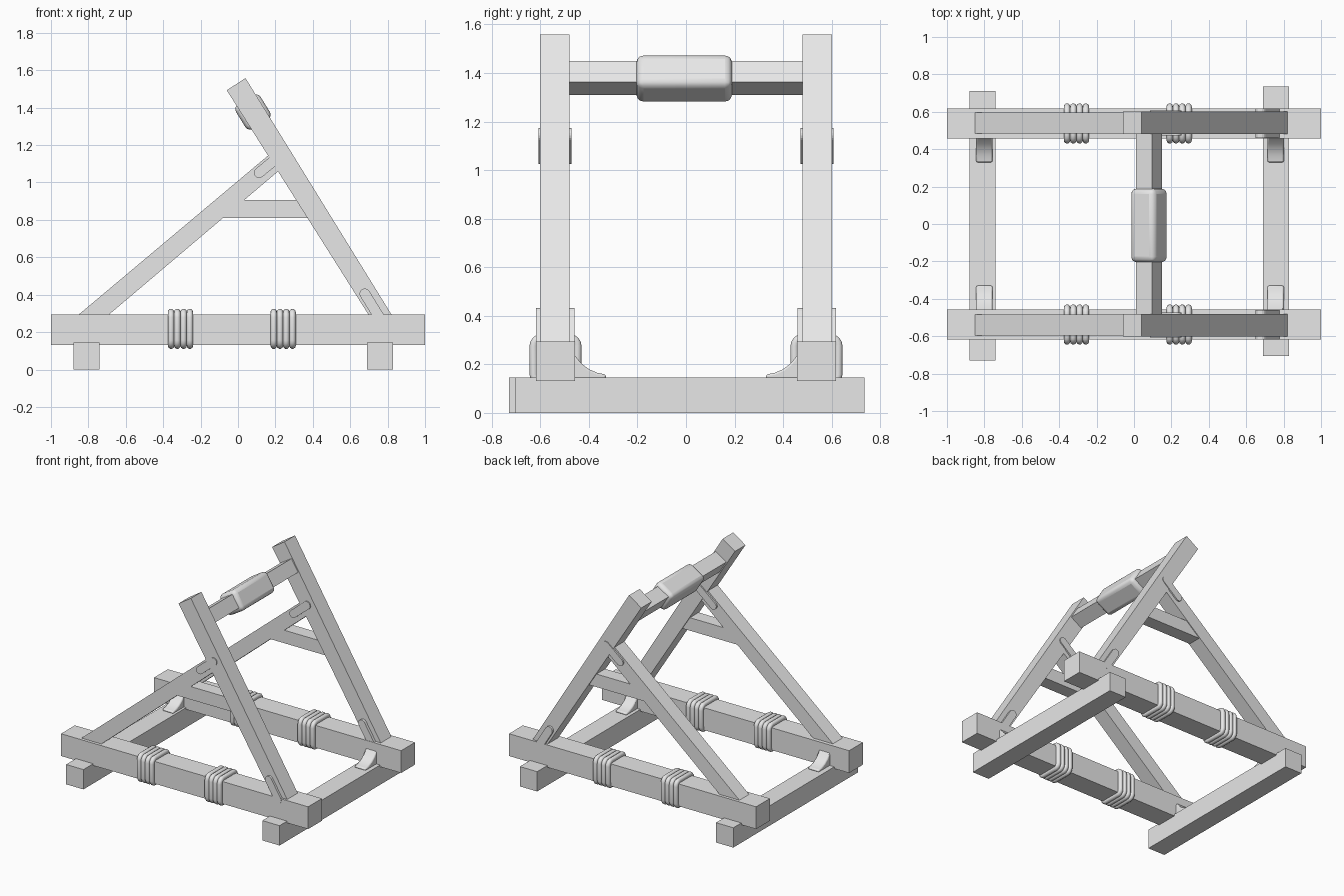
import bpy, bmesh, math
from mathutils import Vector, Matrix

if "Cube" in bpy.data.objects:
    bpy.data.objects.remove(bpy.data.objects["Cube"])

grey = bpy.data.materials.new("plain grey")
grey.diffuse_color = (0.8, 0.8, 0.8, 1)
grey.use_nodes = True
grey.node_tree.nodes["Principled BSDF"].inputs["Base Color"].default_value = grey.diffuse_color


def finish(name, bm, bevel=0, segments=3):
    bmesh.ops.recalc_face_normals(bm, faces=bm.faces[:])
    me = bpy.data.meshes.new(name)
    bm.to_mesh(me)
    bm.free()
    me.materials.append(grey)
    ob = bpy.data.objects.new(name, me)
    bpy.context.collection.objects.link(ob)
    if bevel:
        m = ob.modifiers.new("soft edges", 'BEVEL')
        m.width, m.segments = bevel, segments
        smooth(ob)
    return ob


def smooth(ob, angle=40):
    bpy.ops.object.select_all(action='DESELECT')
    ob.select_set(True)
    bpy.context.view_layer.objects.active = ob
    bpy.ops.object.shade_smooth_by_angle(angle=math.radians(angle))


def box(name, x, y, z, tilt=0, bevel=0):
    """Box from ranges, tilted about its own y axis."""
    bm = bmesh.new()
    bmesh.ops.create_cube(bm, size=1)
    size = [r[1] - r[0] for r in (x, y, z)]
    mid = Vector([(r[0] + r[1]) / 2 for r in (x, y, z)])
    bm.transform(Matrix.Translation(mid) @ Matrix.Rotation(tilt, 4, 'Y')
                 @ Matrix.Diagonal((*size, 1)))
    return finish(name, bm, bevel)


def slab(name, pts, lo, hi, axis='y', bevel=0):
    """Outline extruded along y (points are x,z) or along x (points are y,z)."""
    place = (lambda a, b, t: (a, t, b)) if axis == 'y' else (lambda a, b, t: (t, a, b))
    bm = bmesh.new()
    rows = [[bm.verts.new(place(a, b, t)) for a, b in pts] for t in (lo, hi)]
    n = len(pts)
    bm.faces.new(rows[0])
    bm.faces.new(rows[1][::-1])
    for i in range(n):
        j = (i + 1) % n
        bm.faces.new((rows[0][i], rows[0][j], rows[1][j], rows[1][i]))
    return finish(name, bm, bevel, 2)


def stadium(a, b, r, steps=8):
    """Outline of a round-ended bar from a to b."""
    base = math.atan2(b[1] - a[1], b[0] - a[0])
    pts = []
    for c, start in ((b, base - math.pi / 2), (a, base + math.pi / 2)):
        for i in range(steps + 1):
            t = start + math.pi * i / steps
            pts.append((c[0] + r * math.cos(t), c[1] + r * math.sin(t)))
    return pts


def rope_loop(name, x, yc, zc, half, corner, thick):
    """Rounded square ring around a rail."""
    pts = []
    for k, (sy, sz) in enumerate(((1, 1), (-1, 1), (-1, -1), (1, -1))):
        for i in range(5):
            t = math.pi / 2 * (k + i / 4)
            pts.append((x, yc + sy * (half - corner) + corner * math.cos(t),
                        zc + sz * (half - corner) + corner * math.sin(t)))
    cu = bpy.data.curves.new(name, 'CURVE')
    cu.dimensions = '3D'
    cu.bevel_depth, cu.bevel_resolution = thick, 3
    sp = cu.splines.new('POLY')
    sp.points.add(len(pts) - 1)
    for p, co in zip(sp.points, pts):
        p.co = (*co, 1)
    sp.use_cyclic_u = True
    cu.materials.append(grey)
    ob = bpy.data.objects.new(name, cu)
    bpy.context.collection.objects.link(ob)
    bpy.ops.object.select_all(action='DESELECT')
    ob.select_set(True)
    bpy.context.view_layer.objects.active = ob
    bpy.ops.object.convert(target='MESH')
    smooth(bpy.context.view_layer.objects.active, 60)


# Cross feet, slightly staggered
box("left_foot", (-0.88, -0.74), (-0.73, 0.71), (0, 0.145))
box("right_foot", (0.69, 0.83), (-0.705, 0.735), (0, 0.145))

LEAN = math.atan2(1.26, 0.78)
for side, s in (("front", -1), ("back", 1)):
    yc = s * 0.5375

    def span(inner, outer):
        return sorted((s * inner, s * outer))

    # Base rail, leaning post, brace and short strut
    box(side + "_rail", (-1, 1), (yc - 0.08, yc + 0.08), (0.132, 0.295))
    slab(side + "_post", [(-0.06, 1.493), (0.04, 1.558), (0.826, 0.285), (0.703, 0.285)],
         *span(0.48, 0.602))
    slab(side + "_brace", [(-0.862, 0.285), (-0.70, 0.285), (0.215, 1.06), (0.168, 1.15)],
         *span(0.484, 0.596))
    slab(side + "_strut", [(-0.11, 0.81), (0.385, 0.81), (0.325, 0.905), (0.0, 0.905)],
         *span(0.49, 0.59))

    # Round-ended pegs through the joints
    slab(side + "_upper_peg", stadium((0.113, 1.052), (0.225, 1.145), 0.028), *span(0.472, 0.607))
    slab(side + "_lower_peg", stadium((0.678, 0.405), (0.755, 0.28), 0.028), *span(0.46, 0.618))

    # Rope lashings
    for n, x0 in enumerate((-0.358, 0.191)):
        for i in range(4):
            rope_loop(f"{side}_rope_{n}_{i}", x0 + 0.0335 * i, yc, 0.2175, 0.09, 0.03, 0.0175)

    # Curved wedges on the feet
    wedge = [(0.33, 0.14), (0.33, 0.158), (0.365, 0.165), (0.40, 0.18),
             (0.43, 0.203), (0.465, 0.245), (0.465, 0.14)]
    for label, x in (("left", -0.80), ("right", 0.757)):
        ob = slab(f"{side}_{label}_wedge", [(s * y, z) for y, z in wedge],
                  x - 0.044, x + 0.044, 'x', 0.008)

# Tilted crossbar with a padded grip
box("crossbar", (0.029, 0.131), (-0.485, 0.485), (1.329, 1.431), LEAN)
box("pad", (0.003, 0.157), (-0.205, 0.19), (1.30, 1.454), LEAN, 0.03)
